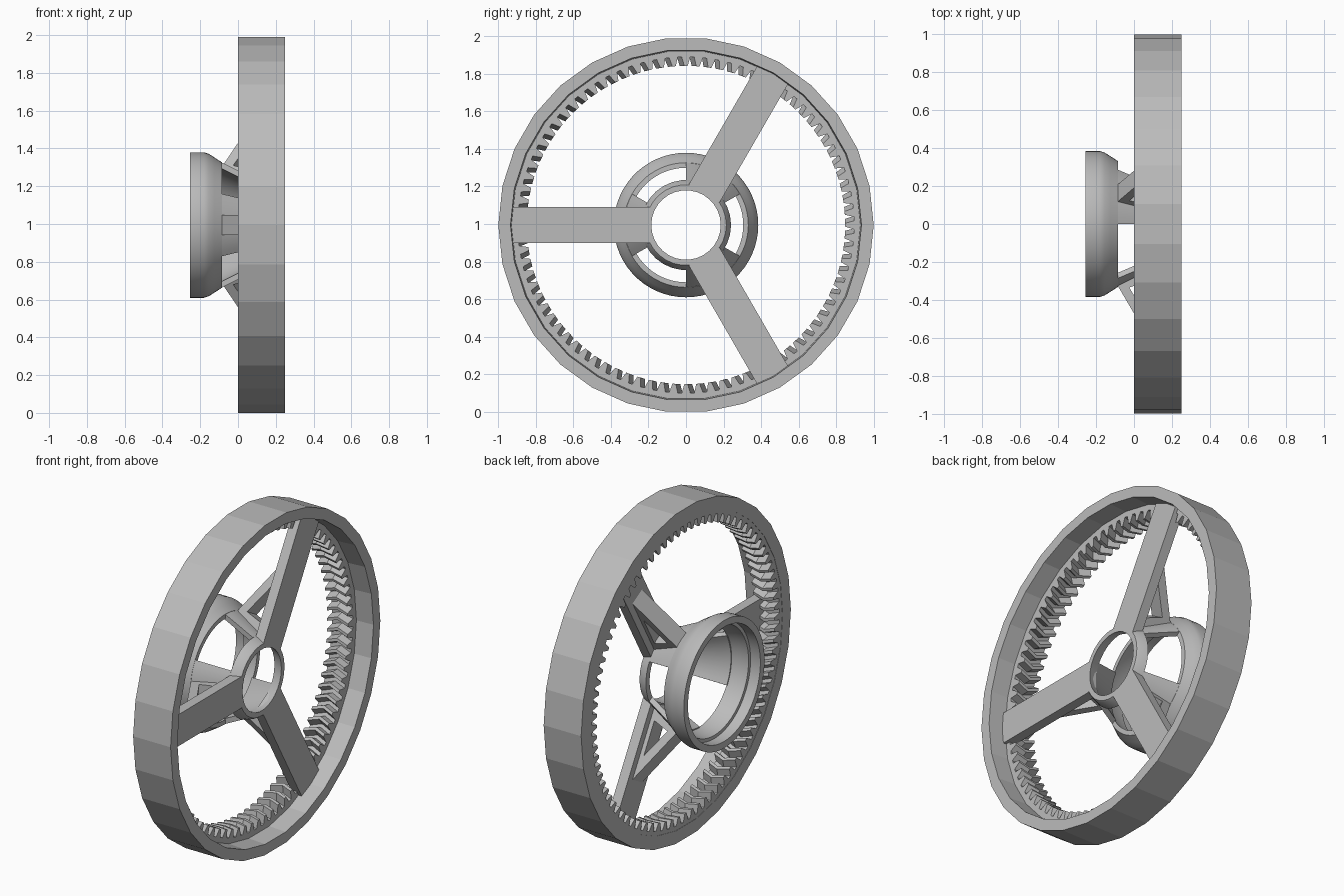
import bpy, bmesh, math
from math import cos, sin, pi, radians

cube = bpy.data.objects.get("Cube")
if cube:
    bpy.data.objects.remove(cube)

CENTRE = 0.9945            # height of the wheel axis, which runs along x
SPOKES = [60, 180, 300]    # spoke directions in degrees
TEETH = 84

grey = bpy.data.materials.new("plain grey")
grey.use_nodes = True
grey.diffuse_color = (0.5, 0.5, 0.5, 1)
grey.node_tree.nodes["Principled BSDF"].inputs["Base Color"].default_value = (0.5, 0.5, 0.5, 1)


def polar(x, r, a, side=0.0):
    """Point at axial x, radius r, angle a, with a sideways offset."""
    return (x, r * cos(a) - side * sin(a), CENTRE + r * sin(a) + side * cos(a))


def finish(name, bm, smooth=False):
    bmesh.ops.recalc_face_normals(bm, faces=bm.faces)
    mesh = bpy.data.meshes.new(name)
    bm.to_mesh(mesh)
    bm.free()
    mesh.materials.append(grey)
    obj = bpy.data.objects.new(name, mesh)
    bpy.context.collection.objects.link(obj)
    if smooth:
        bpy.ops.object.select_all(action='DESELECT')
        obj.select_set(True)
        bpy.context.view_layer.objects.active = obj
        bpy.ops.object.shade_smooth_by_angle(angle=radians(25))
    return obj


def join_loops(bm, a, b):
    for i in range(len(a)):
        j = (i + 1) % len(a)
        bm.faces.new((a[i], a[j], b[j], b[i]))


def lathe(name, profile, steps=30, start=0, sweep=360, smooth=False):
    """Turn a closed (x, radius) profile about the wheel axis."""
    bm = bmesh.new()
    full = sweep == 360
    loops = []
    for i in range(steps if full else steps + 1):
        a = radians(start + sweep * i / steps)
        loops.append([bm.verts.new(polar(x, r, a)) for x, r in profile])
    for a, b in zip(loops, loops[1:]):
        join_loops(bm, a, b)
    if full:
        join_loops(bm, loops[-1], loops[0])
    else:
        bm.faces.new(loops[0])
        bm.faces.new(loops[-1])
    return finish(name, bm, smooth)


# Outer rim, with a slightly tapered inner wall
lathe("rim", [(0, 1), (0.25, 1), (0.25, 0.935), (0, 0.922)])

# Internal herringbone gear ring
bm = bmesh.new()
pitch = 2 * pi / TEETH
tooth = [(-0.34, 0.895), (-0.14, 0.848), (0.14, 0.848), (0.34, 0.895)]


def gear_loop(x, shift, radius=None):
    return [bm.verts.new(polar(x, radius or r, (k + o + shift) * pitch))
            for k in range(TEETH) for o, r in tooth]


sections = [gear_loop(0.002, 0, 0.95), gear_loop(0.002, 0), gear_loop(0.071, 0.38),
            gear_loop(0.14, 0), gear_loop(0.14, 0, 0.95)]
for a, b in zip(sections, sections[1:] + sections[:1]):
    join_loops(bm, a, b)
finish("gear_teeth", bm)

# Centre hub with a bevelled outer edge
lathe("hub", [(0.1, 0.24), (0.15, 0.222), (0.16, 0.215), (0.16, 0.185), (0.1, 0.205)], smooth=True)

# Round cup behind the hub, with a stepped mouth
lathe("cup", [(-0.255, 0.385), (-0.18, 0.385), (-0.155, 0.377), (-0.125, 0.358),
              (-0.085, 0.332), (-0.085, 0.305), (-0.14, 0.32), (-0.19, 0.325),
              (-0.19, 0.345), (-0.255, 0.345)], steps=60, smooth=True)

for n, angle in enumerate(SPOKES, 1):
    a = radians(angle)

    # Flat spoke from hub to rim
    bm = bmesh.new()
    ends = [[bm.verts.new(polar(x, r, a, s)) for x, s in
             ((0.1, -0.095), (0.16, -0.095), (0.16, 0.095), (0.1, 0.095))]
            for r in (0.195, 0.93)]
    join_loops(bm, *ends)
    for end in ends:
        bm.faces.new(end)
    finish(f"spoke_{n}", bm)

    # Cone panel joining cup and hub, leaving windows between panels
    lathe(f"cone_panel_{n}", [(-0.09, 0.333), (0.1, 0.24), (0.1, 0.205), (-0.09, 0.3)],
          steps=10, start=angle - 30, sweep=60, smooth=True)

    # Triangular gusset with a triangular opening
    bm = bmesh.new()
    outer = [(-0.095, 0.31), (0.11, 0.66), (0.11, 0.23)]
    inner = [(-0.025, 0.335), (0.075, 0.5), (0.075, 0.3)]
    loops = [[bm.verts.new(polar(x, r, a, s)) for x, r in shape]
             for shape, s in ((outer, -0.052), (outer, 0.052), (inner, 0.052), (inner, -0.052))]
    for p, q in zip(loops, loops[1:] + loops[:1]):
        join_loops(bm, p, q)
    finish(f"gusset_{n}", bm)
